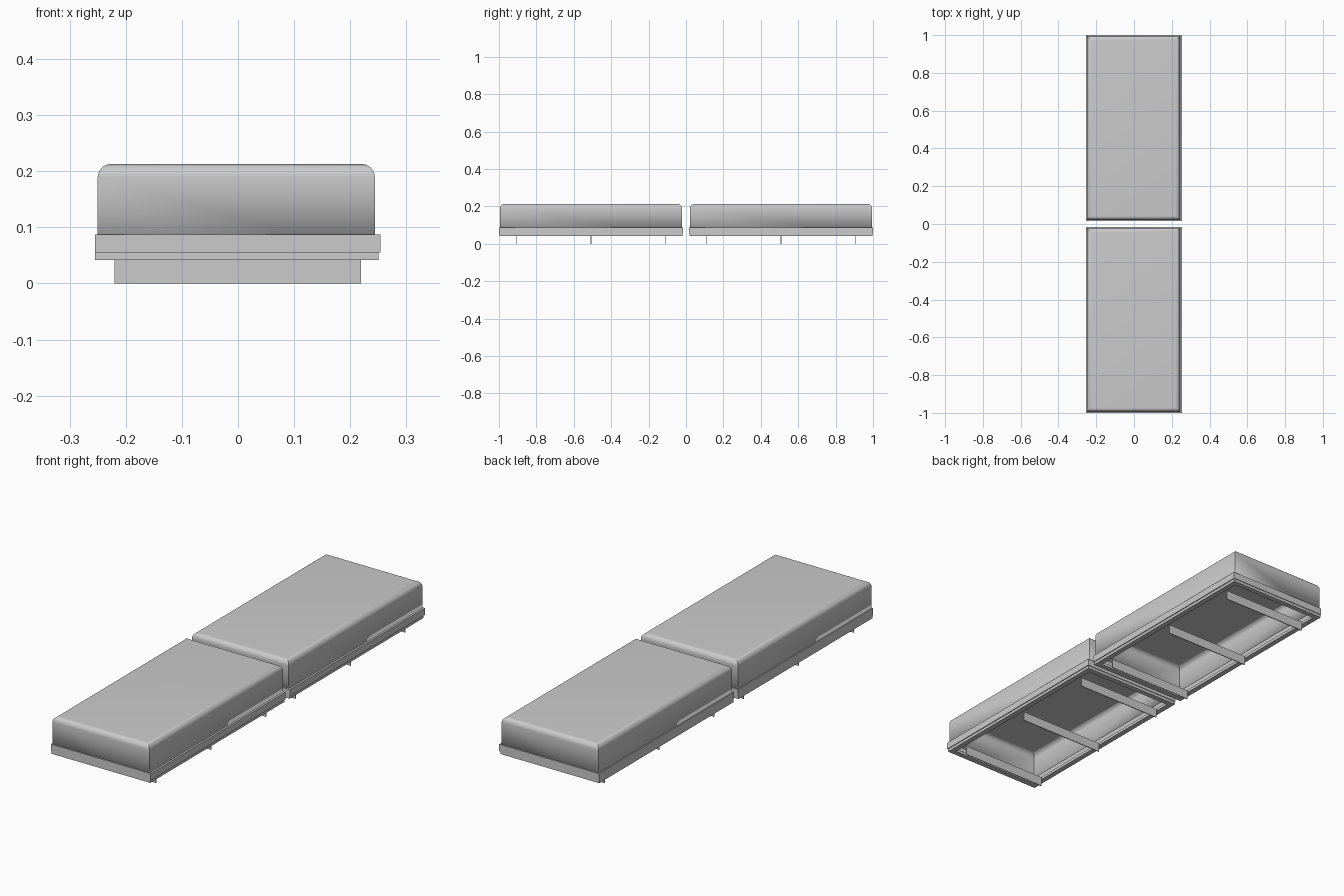
import bpy, bmesh

if "Cube" in bpy.data.objects:
    bpy.data.objects.remove(bpy.data.objects["Cube"])


def finish(name, bm, smooth=False):
    bmesh.ops.recalc_face_normals(bm, faces=bm.faces)
    me = bpy.data.meshes.new(name)
    bm.to_mesh(me)
    bm.free()
    ob = bpy.data.objects.new(name, me)
    bpy.context.collection.objects.link(ob)
    if smooth:
        bpy.ops.object.select_all(action='DESELECT')
        bpy.context.view_layer.objects.active = ob
        ob.select_set(True)
        bpy.ops.object.shade_smooth_by_angle()
    return ob


def box_bm(x0, x1, y0, y1, z0, z1):
    bm = bmesh.new()
    bmesh.ops.create_cube(bm, size=1)
    for v in bm.verts:
        v.co.x = x1 if v.co.x > 0 else x0
        v.co.y = y1 if v.co.y > 0 else y0
        v.co.z = z1 if v.co.z > 0 else z0
    return bm


def frame(name, x0, x1, y0, y1, z0, z1, w):
    """Rectangular ring of wall width w."""
    bm = bmesh.new()
    loops = []
    for d, z in ((0, z0), (0, z1), (w, z1), (w, z0)):
        a, b, c, e = x0 + d, x1 - d, y0 + d, y1 - d
        loops.append([bm.verts.new(p) for p in
                      ((a, c, z), (b, c, z), (b, e, z), (a, e, z))])
    for i in range(4):
        p, q = loops[i], loops[(i + 1) % 4]
        for j in range(4):
            k = (j + 1) % 4
            bm.faces.new((p[j], p[k], q[k], q[j]))
    return finish(name, bm)


def cover(name, x0, x1, y0, y1, z0, z1):
    """Thin open-bottomed lid, rounded along its top edges only."""
    bm = box_bm(x0, x1, y0, y1, z0, z1)
    bottom = [f for f in bm.faces if all(v.co.z < z0 + .001 for v in f.verts)]
    bmesh.ops.delete(bm, geom=bottom, context='FACES_ONLY')
    top = [e for e in bm.edges if all(v.co.z > z1 - .001 for v in e.verts)]
    bmesh.ops.bevel(bm, geom=top, offset=0.024, segments=8, profile=0.5,
                    affect='EDGES')
    ob = finish(name, bm, True)
    mod = ob.modifiers.new("sheet", 'SOLIDIFY')
    mod.thickness = 0.002
    mod.offset = -1
    return ob


for tag, y0 in (("front", -1.0), ("back", 0.016)):
    y1 = y0 + 0.984
    mid = (y0 + y1) / 2
    # Rounded lid
    cover(tag + "_cover", -0.250, 0.244, y0 + .005, y1 - .005, 0.045, 0.213)
    # Band around the lid, and the base flange under it
    frame(tag + "_rim_band", -0.255, 0.254, y0, y1, 0.055, 0.087, 0.009)
    frame(tag + "_base_flange", -0.255, 0.250, y0 + .003, y1 - .003,
          0.042, 0.055, 0.025)
    # Thin cross plates that serve as feet
    for i, off in enumerate((-0.4, 0, 0.4)):
        y = mid + off
        finish(f"{tag}_foot_plate_{i + 1}",
               box_bm(-0.22, 0.219, y - .002, y + .002, 0, 0.043))
